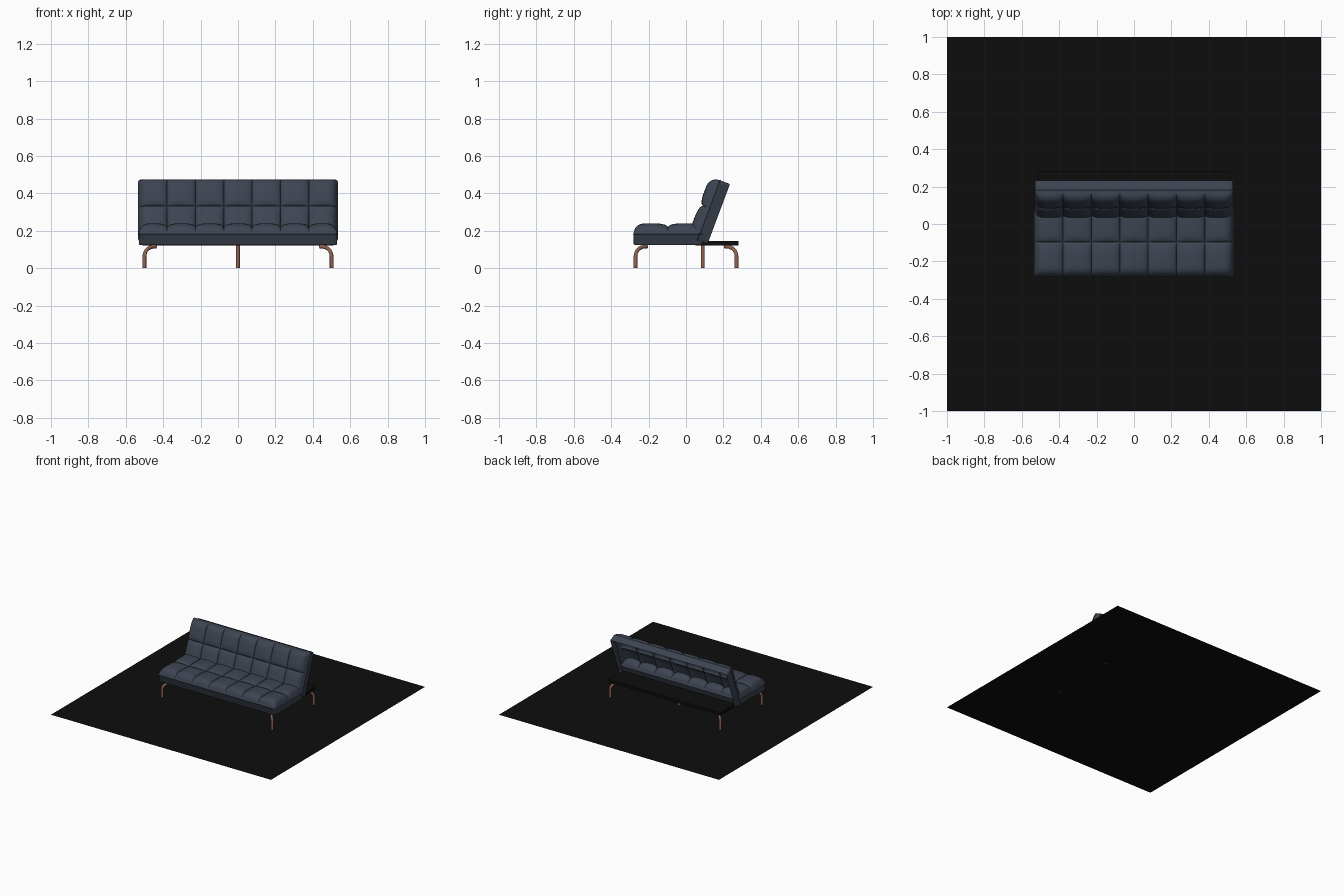
import bpy, bmesh, math
from mathutils import Matrix, Vector

if "Cube" in bpy.data.objects:
    bpy.data.objects.remove(bpy.data.objects["Cube"])


def material(name, rgb):
    m = bpy.data.materials.new(name)
    m.diffuse_color = (*rgb, 1)
    m.use_nodes = True
    m.node_tree.nodes["Principled BSDF"].inputs["Base Color"].default_value = m.diffuse_color
    return m


FABRIC = material("slate blue fabric", (0.047, 0.058, 0.083))
BLACK = material("matte black", (0.004, 0.004, 0.004))
COPPER = material("copper metal", (0.29, 0.125, 0.085))

HALF_W = 0.53


def finish(name, bm, mat, smooth=False):
    me = bpy.data.meshes.new(name)
    bm.to_mesh(me)
    bm.free()
    ob = bpy.data.objects.new(name, me)
    bpy.context.collection.objects.link(ob)
    me.materials.append(mat)
    if smooth:
        bpy.ops.object.select_all(action='DESELECT')
        ob.select_set(True)
        bpy.context.view_layer.objects.active = ob
        bpy.ops.object.shade_smooth_by_angle(angle=math.radians(50))
    return ob


def samples(seams, n):
    """Positions across the cells between seams, packed closer near each seam."""
    out = []
    for a, b in zip(seams, seams[1:]):
        for i in range(n):
            u = math.sin(math.pi / 2 * (2 * i / n - 1))
            out.append(((a + b) / 2 + u * (b - a) / 2, u))
    out.append((seams[-1], 1.0))
    return out


def edge_round(d, r=0.05):
    t = min(max(d / r, 0), 1)
    return math.sqrt(1 - (1 - t) ** 2)


def puff(u):
    return math.sqrt(max(0, 1 - abs(u) ** 3))


def cushion(name, depth, split, matrix, closed):
    """Upholstered box with a 7 x 2 tufted top; local y runs 0..depth."""
    box, lift, bulge, r = 0.06, 0.033, 0.022, 0.014
    xs = samples([-HALF_W + 2 * HALF_W * i / 7 for i in range(8)], 12)
    ys = samples([0, split, depth], 16)
    bm = bmesh.new()
    grid = []
    for x, u in xs:
        col = []
        for y, v in ys:
            ex, ey = HALF_W - abs(x), min(y, depth - y)
            z = box + lift * edge_round(ex) * edge_round(ey) + bulge * puff(u) * puff(v)
            px, py = x, y
            dx, dy = r - ex, r - ey
            if dx > 0 and dy > 0:      # round the plan corners
                k = max(dx, dy) / math.hypot(dx, dy)
                px = math.copysign(HALF_W - r + dx * k, x)
                cy = r if y < depth / 2 else depth - r
                py = cy + math.copysign(dy * k, y - cy)
            col.append(bm.verts.new((px, py, z)))
        grid.append(col)
    nx, ny = len(xs), len(ys)
    for i in range(nx - 1):
        for j in range(ny - 1):
            bm.faces.new((grid[i][j], grid[i + 1][j], grid[i + 1][j + 1], grid[i][j + 1]))
    # piping and straight side walls hung from the border
    border = ([grid[i][0] for i in range(nx)] + [grid[-1][j] for j in range(1, ny)]
              + [grid[i][-1] for i in range(nx - 2, -1, -1)]
              + [grid[0][j] for j in range(ny - 2, 0, -1)])
    ring = border
    for z, out in ((box - 0.003, 0.004), (box - 0.007, 0.0), (0.005, 0.0), (0.0, -0.004)):
        new = []
        for b in border:
            sx = 1 + out / HALF_W
            sy = 1 + out / (depth / 2)
            new.append(bm.verts.new((b.co.x * sx, depth / 2 + (b.co.y - depth / 2) * sy, z)))
        for k in range(len(ring)):
            m = (k + 1) % len(ring)
            bm.faces.new((ring[m], ring[k], new[k], new[m]))
        ring = new
    if closed:
        bm.faces.new(ring[::-1])
    bm.transform(matrix)
    return finish(name, bm, FABRIC, True)


def slab(name, lo, hi, mat):
    bm = bmesh.new()
    bmesh.ops.create_cube(bm, size=1)
    lo, hi = Vector(lo), Vector(hi)
    bm.transform(Matrix.Translation((lo + hi) / 2) @ Matrix.Diagonal((*(hi - lo), 1)))
    return finish(name, bm, mat)


def tube(name, pts, radius):
    cu = bpy.data.curves.new(name, 'CURVE')
    cu.dimensions = '3D'
    cu.bevel_depth = radius
    cu.bevel_resolution = 3
    cu.use_fill_caps = True
    sp = cu.splines.new('POLY')
    sp.points.add(len(pts) - 1)
    for p, co in zip(sp.points, pts):
        p.co = (*co, 1)
    sp.use_smooth = True
    ob = bpy.data.objects.new(name, cu)
    bpy.context.collection.objects.link(ob)
    cu.materials.append(COPPER)
    return ob


# seat
cushion("seat", 0.37, 0.183, Matrix.Translation((0, -0.28, 0.125)), True)

# backrest: same cushion leaned back, hollow behind
a = math.radians(20.5)
length = 0.345
up = Vector((0, math.sin(a), math.cos(a)))
front = Vector((0, -math.cos(a), math.sin(a)))
origin = Vector((0, 0.235, 0.45)) - up * length
lean = Matrix((
    (1, 0, 0, 0),
    (0, up.y, front.y, origin.y),
    (0, up.z, front.z, origin.z),
    (0, 0, 0, 1)))
cushion("backrest", length, 0.185, lean, False)

# black rear shelf of the frame
slab("rear_shelf", (-0.51, 0.05, 0.122), (0.51, 0.28, 0.145), BLACK)

# four bent corner legs, curving diagonally inward at the top
for sx, side in ((-1, "left"), (1, "right")):
    for sy, end in ((-1, "front"), (1, "rear")):
        pts = [(0, 0)]
        for i in range(9):
            t = math.pi / 2 * i / 8
            pts.append((0.05 * (1 - math.cos(t)), 0.065 + 0.05 * math.sin(t)))
        pts.append((0.06, 0.115))
        tube(f"{end}_{side}_leg",
             [(sx * (0.5 - d), sy * (0.27 - d), z) for d, z in pts], 0.01)

# straight centre leg
tube("centre_leg", [(0, 0.09, 0), (0, 0.09, 0.126)], 0.01)

# flat square base plate the sofa stands on
bm = bmesh.new()
bmesh.ops.create_grid(bm, x_segments=1, y_segments=1, size=1)
finish("base_plate", bm, BLACK)
